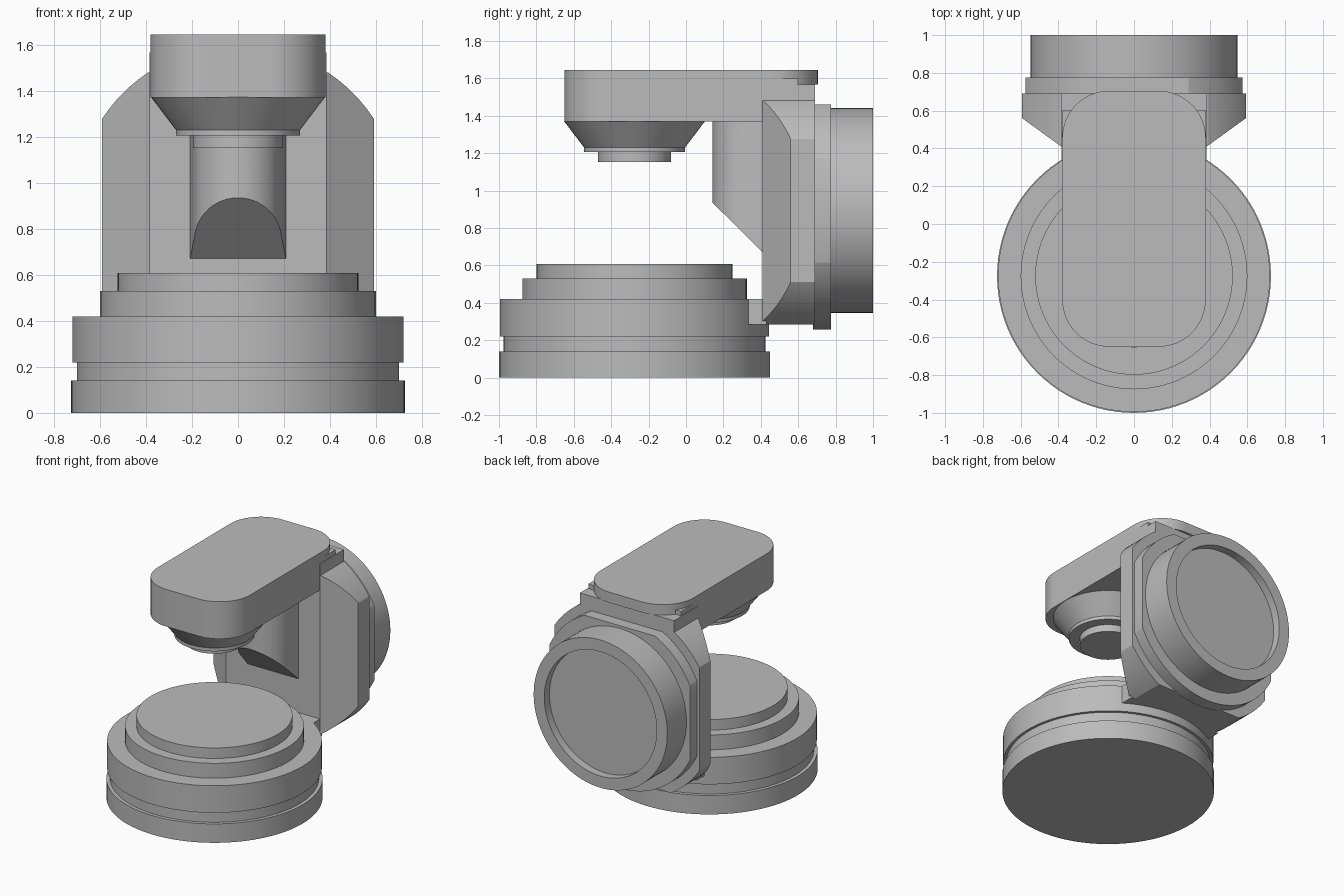
import bpy, bmesh, math
from mathutils import Matrix, Vector

cube = bpy.data.objects.get("Cube")
if cube:
    bpy.data.objects.remove(cube, do_unlink=True)

grey = bpy.data.materials.new("neutral_grey")
grey.use_nodes = True
grey.diffuse_color = (0.5, 0.5, 0.5, 1)
grey.node_tree.nodes["Principled BSDF"].inputs["Base Color"].default_value = (0.5, 0.5, 0.5, 1)

BASE_Y = -0.275   # vertical axis of the base and lens
HUB_Z = 0.893     # horizontal axis of the rear housing
SEG = 96


def finish(name, bm, smooth=True):
    """Turn a bmesh into a shaded object."""
    bmesh.ops.recalc_face_normals(bm, faces=bm.faces)
    mesh = bpy.data.meshes.new(name)
    bm.to_mesh(mesh)
    bm.free()
    mesh.materials.append(grey)
    obj = bpy.data.objects.new(name, mesh)
    bpy.context.collection.objects.link(obj)
    if smooth:
        bpy.ops.object.select_all(action='DESELECT')
        obj.select_set(True)
        bpy.context.view_layer.objects.active = obj
        bpy.ops.object.shade_smooth_by_angle(angle=math.radians(25))
    return obj


def lathe(profile, matrix):
    """Revolve (radius, height) points around z, cap both ends, then place."""
    bm = bmesh.new()
    rings = [[bm.verts.new((r * math.cos(math.tau * i / SEG), r * math.sin(math.tau * i / SEG), h))
              for i in range(SEG)] for r, h in profile]
    for a, b in zip(rings, rings[1:]):
        for i in range(SEG):
            j = (i + 1) % SEG
            bm.faces.new((a[i], a[j], b[j], b[i]))
    bm.faces.new(rings[0])
    bm.faces.new(rings[-1])
    bm.transform(matrix)
    return bm


def prism(outline, z0, z1):
    """Extrude a plan outline upwards."""
    bm = bmesh.new()
    face = bm.faces.new([bm.verts.new((x, y, z0)) for x, y in outline])
    top = bmesh.ops.extrude_face_region(bm, geom=[face])["geom"]
    bmesh.ops.translate(bm, vec=(0, 0, z1 - z0),
                        verts=[v for v in top if isinstance(v, bmesh.types.BMVert)])
    return bm


def cut(bm, point, normal):
    """Slice away the side the normal points to and close the cut."""
    res = bmesh.ops.bisect_plane(bm, geom=bm.verts[:] + bm.edges[:] + bm.faces[:], plane_co=point,
                                 plane_no=Vector(normal), clear_outer=True)
    edges = [e for e in res["geom_cut"] if isinstance(e, bmesh.types.BMEdge)]
    bmesh.ops.holes_fill(bm, edges=edges, sides=0)


def rounded(half, y0, y1, r_front, r_back):
    """Rectangle outline with separate front and back corner radii."""
    pts = []
    for sx, sy, start in ((1, 1, 0), (-1, 1, 90), (-1, -1, 180), (1, -1, 270)):
        r = r_back if sy > 0 else r_front
        cx, cy = sx * (half - r), (y1 - r if sy > 0 else y0 + r)
        steps = 16 if r else 0
        for k in range(steps + 1):
            a = math.radians(start + 90 * k / max(steps, 1))
            pts.append((cx + r * math.cos(a), cy + r * math.sin(a)))
    return pts


upright = Matrix.Translation((0, BASE_Y, 0))
rearward = Matrix.Translation((0, 0, HUB_Z)) @ Matrix.Rotation(-math.pi / 2, 4, 'X')

# Stepped round base
finish("base", lathe([(0.725, 0), (0.725, 0.14), (0.7, 0.14), (0.7, 0.22), (0.72, 0.22), (0.72, 0.42),
                      (0.6, 0.42), (0.6, 0.53), (0.523, 0.53), (0.523, 0.608)], upright))

# Lens cone under the arm
finish("lens", lathe([(0.195, 1.152), (0.195, 1.205), (0.27, 1.205), (0.27, 1.23), (0.378, 1.372)], upright))

# Rear housing: a disc with flat sides, top, bottom and front chamfers
housing = lathe([(0.705, 0.41), (0.705, 0.69)], rearward)
for side in (1, -1):
    cut(housing, (side * 0.592, 0, 0), (side, 0, 0))
    cut(housing, (side * 0.385, 0.41, 0), (side * 0.15, -0.207, 0))
cut(housing, (0, 0, 1.48), (0, 0, 1))
cut(housing, (0, 0, 0.285), (0, 0, -1))
finish("rear_housing", housing)

# Flange with flat sides and top
flange = lathe([(0.637, 0.68), (0.637, 0.775)], rearward)
for side in (1, -1):
    cut(flange, (side * 0.575, 0, 0), (side, 0, 0))
cut(flange, (0, 0, 1.46), (0, 0, 1))
finish("flange", flange)

# Rear drum with a recessed end
finish("rear_drum", lathe([(0.547, 0.76), (0.547, 1.0), (0.46, 1.0), (0.46, 0.94)], rearward))

# Block joining base and housing
link = prism(rounded(0.385, 0, 0.43, 0, 0), 0.285, 0.42)
finish("base_link", link, False)

# Arm: lower body with square back, and a fully rounded top plate
finish("arm_body", prism(rounded(0.38, -0.65, 0.6, 0.25, 0), 1.37, 1.6))
finish("arm_block", prism(rounded(0.385, 0.41, 0.69, 0, 0), 1.37, 1.567), False)
finish("arm_top_plate", prism(rounded(0.38, -0.65, 0.705, 0.25, 0.25), 1.567, 1.645))

# Round-fronted column with a slanted underside
outline = [(0.208, 0.44), (-0.208, 0.44), (-0.208, 0.41)]
for k in range(33):
    a = math.radians(188 + 164 * k / 32)
    outline.append((0.19 * math.cos(a), 0.332 + 0.19 * math.sin(a)))
outline.append((0.208, 0.41))
column = prism(outline, 0.5, 1.4)
cut(column, (0, 0.14, 0.937), (0, -0.267, -0.27))
finish("column", column)
